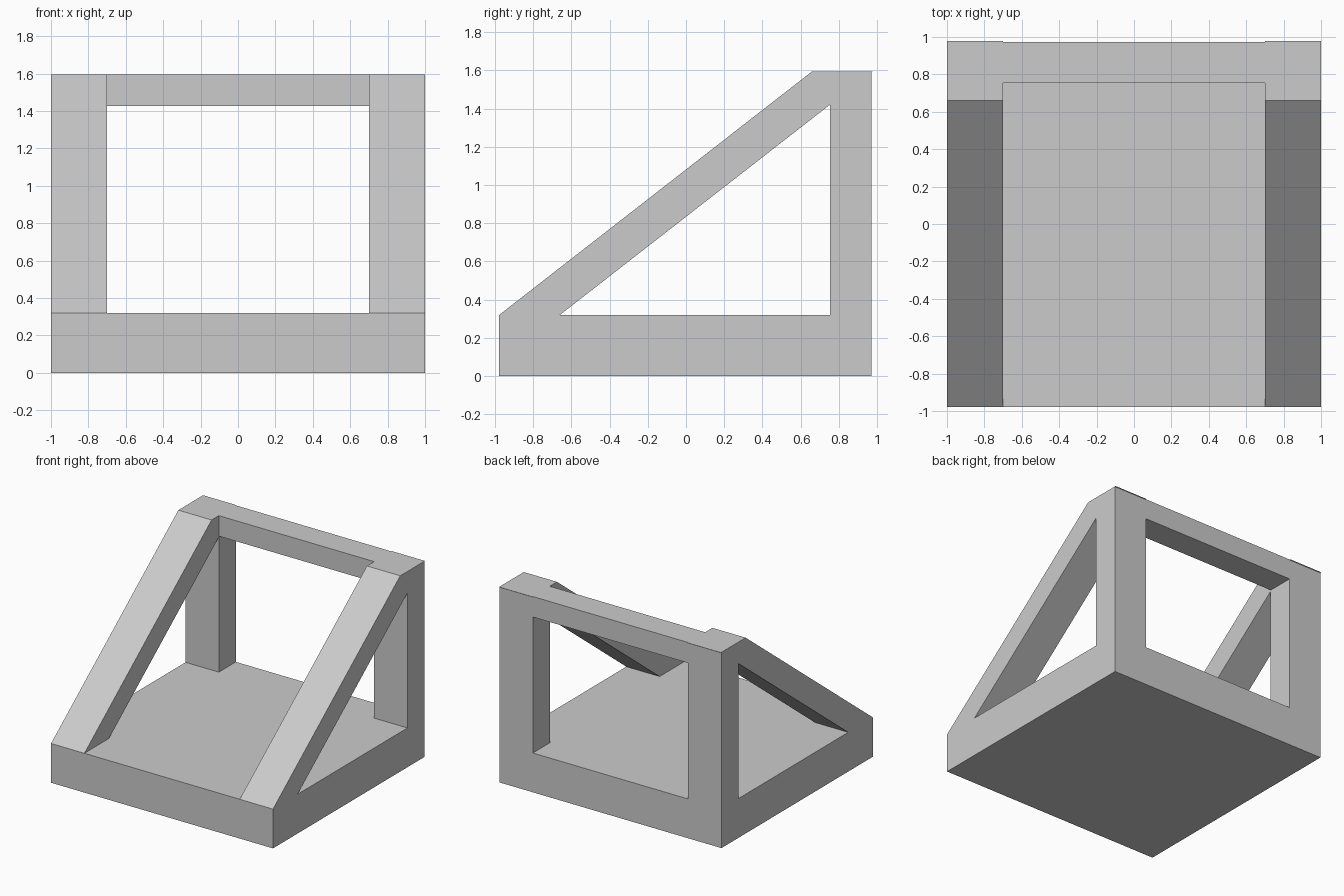
import bpy, bmesh

if "Cube" in bpy.data.objects:
    bpy.data.objects.remove(bpy.data.objects["Cube"])


def extrude_profile(name, profile, x0, x1):
    """Extrude a closed (y, z) profile along x."""
    bm = bmesh.new()
    face = bm.faces.new([bm.verts.new((x0, y, z)) for y, z in profile])
    result = bmesh.ops.extrude_face_region(bm, geom=[face])
    verts = [g for g in result["geom"] if isinstance(g, bmesh.types.BMVert)]
    bmesh.ops.translate(bm, verts=verts, vec=(x1 - x0, 0, 0))
    bmesh.ops.recalc_face_normals(bm, faces=bm.faces)
    mesh = bpy.data.meshes.new(name)
    bm.to_mesh(mesh)
    bm.free()
    obj = bpy.data.objects.new(name, mesh)
    bpy.context.collection.objects.link(obj)
    return obj


FRONT, BACK, BASE_TOP, TOP = -0.978, 0.972, 0.32, 1.595
POST_FRONT = 0.753

# Solid base slab
extrude_profile("base", [(FRONT, 0), (BACK, 0), (BACK, BASE_TOP), (FRONT, BASE_TOP)], -1, 1)

# Side frames: upright post and sloping brace, with a tiny lip at the top rear
side = [(FRONT, BASE_TOP), (-0.66, BASE_TOP), (POST_FRONT, 1.42),
        (POST_FRONT, BASE_TOP), (BACK, BASE_TOP), (BACK, TOP - 0.004),
        (0.978, TOP), (0.66, TOP)]
for label, x0, x1 in (("left", -1, -0.7), ("right", 0.7, 1)):
    extrude_profile(label + "_side_frame", side, x0, x1)

# Crossbar joining the two posts
extrude_profile("top_crossbar", [(POST_FRONT, 1.428), (BACK, 1.428), (BACK, TOP), (POST_FRONT, TOP)], -0.7, 0.7)
